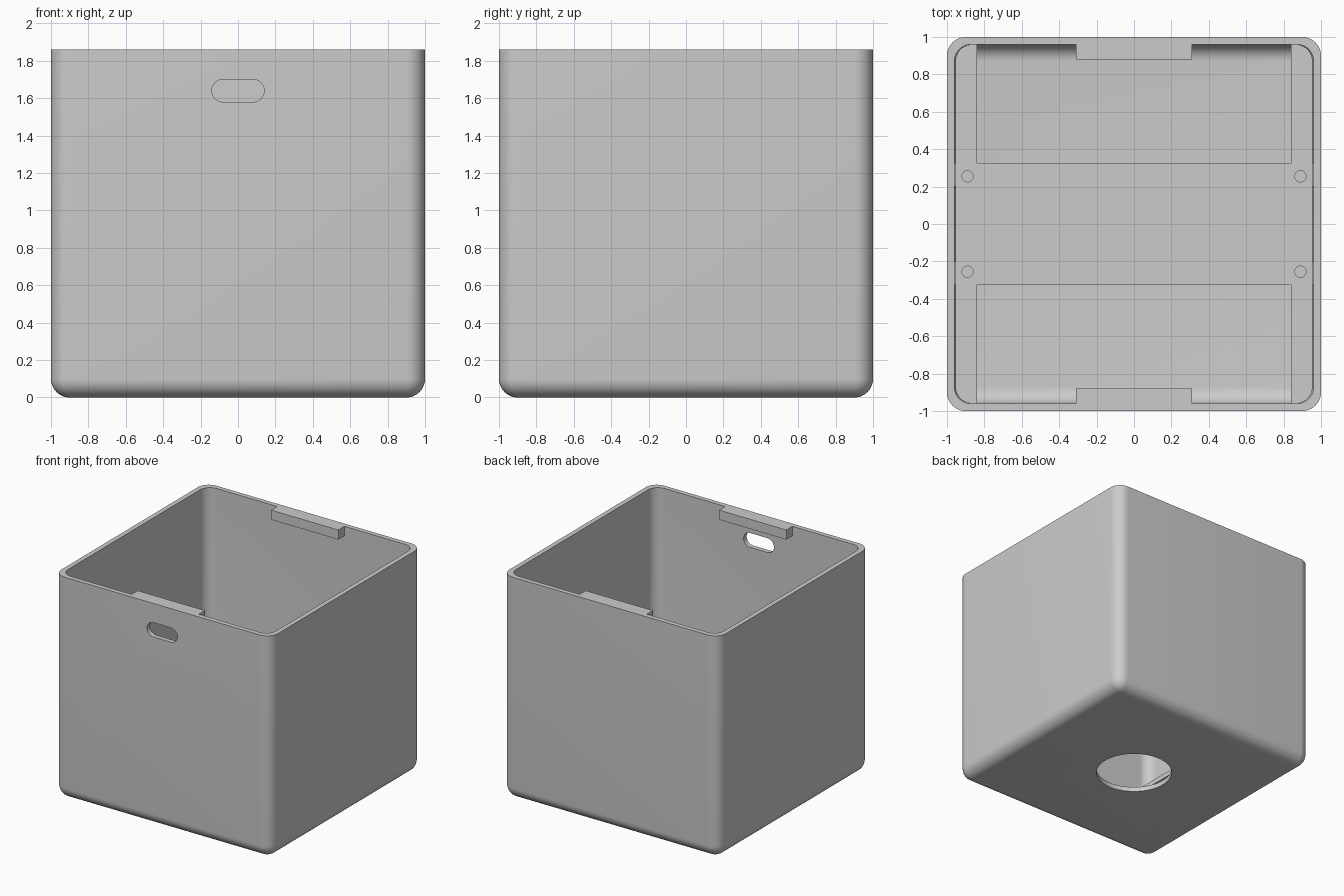
import bpy, bmesh
from mathutils import Matrix

if "Cube" in bpy.data.objects:
    bpy.data.objects.remove(bpy.data.objects["Cube"], do_unlink=True)

grey = bpy.data.materials.new("light_grey")
grey.use_nodes = True
colour = (0.6, 0.6, 0.6, 1)
grey.diffuse_color = colour
grey.node_tree.nodes["Principled BSDF"].inputs["Base Color"].default_value = colour


def finish(bm, name):
    bmesh.ops.recalc_face_normals(bm, faces=bm.faces)
    mesh = bpy.data.meshes.new(name)
    bm.to_mesh(mesh)
    bm.free()
    mesh.materials.append(grey)
    obj = bpy.data.objects.new(name, mesh)
    bpy.context.collection.objects.link(obj)
    return obj


def box(name, x, y, z, radius=0, rounded=None):
    """Box from (min, max) pairs; 'rounded' picks the edges to bevel."""
    bm = bmesh.new()
    bmesh.ops.create_cube(bm, size=1)
    for v in bm.verts:
        v.co = [r[0] if c < 0 else r[1] for c, r in zip(v.co, (x, y, z))]
    if rounded:
        edges = [e for e in bm.edges if rounded(e, z[1])]
        bmesh.ops.bevel(bm, geom=edges, offset=radius, segments=10,
                        profile=0.5, affect='EDGES', clamp_overlap=True)
    return finish(bm, name)


def cylinder(name, centre, radius, depth, along_y=False, segments=48):
    bm = bmesh.new()
    matrix = Matrix.Translation(centre)
    if along_y:
        matrix = matrix @ Matrix.Rotation(1.5707963, 4, 'X')
    bmesh.ops.create_cone(bm, cap_ends=True, segments=segments, radius1=radius,
                          radius2=radius, depth=depth, matrix=matrix)
    return finish(bm, name)


def boolean(target, tool, operation='DIFFERENCE'):
    mod = target.modifiers.new("boolean", 'BOOLEAN')
    mod.operation, mod.object, mod.solver = operation, tool, 'EXACT'
    tool.hide_render = True
    bpy.context.view_layer.objects.active = target
    bpy.ops.object.modifier_apply(modifier=mod.name)
    bpy.data.objects.remove(tool, do_unlink=True)


def upright(e, top):
    return abs(e.verts[0].co.z - e.verts[1].co.z) > 0.01


def below_rim(e, top):
    return min(v.co.z for v in e.verts) < top - 0.01


TOP, WALL = 1.86, 0.96
both = lambda v: (-v, v)

# Open case with rounded corners and a rounded bottom
case = box("case", both(1), both(1), (0, TOP), 0.1, below_rim)
boolean(case, box("cavity", both(WALL), both(WALL), (0.04, 2.3), 0.09, below_rim))

# Retaining clips under the rim, front and back
for s in (-1, 1):
    y = sorted((s * 0.88, s * 0.98))
    boolean(case, box("clip", both(0.31), y, (1.78, TOP)), 'UNION')

# Round opening in the floor
boolean(case, cylinder("floor_hole", (0, 0, 0), 0.3, 0.3, segments=64))

# Cable slot through the front wall
slot = box("slot", both(0.14), (-1.1, -0.93), (1.58, 1.70), 0.0599,
           lambda e, top: abs(e.verts[0].co.y - e.verts[1].co.y) > 0.01)
boolean(case, slot)

# Inner mounting frame: side rails joined by a wide bridge
frame = box("mounting_frame", both(0.955), both(0.96), (0.54, 0.58), 0.09, upright)
for s in (-1, 1):
    y = sorted((s * 0.325, s * 1.1))
    boolean(frame, box("window", both(0.84), y, (0.4, 0.7)))

# Lugs on the side walls with screw holes through the frame
lugs = []
for sx in (-1, 1):
    for sy in (-1, 1):
        x = sorted((sx * 0.84, sx * 0.97))
        y = sorted((sy * 0.2, sy * 0.325))
        lug = box("screw_lug", x, y, (0.4, 0.54))
        for part in (frame, lug):
            boolean(part, cylinder("screw_hole", (sx * 0.89, sy * 0.255, 0.55),
                                   0.03, 0.2, segments=24))
        lugs.append(lug)

# Smooth the rounded surfaces and keep edges sharp
bpy.ops.object.select_all(action='DESELECT')
for obj in [case, frame] + lugs:
    obj.select_set(True)
bpy.context.view_layer.objects.active = case
bpy.ops.object.shade_smooth_by_angle(angle=0.52)
